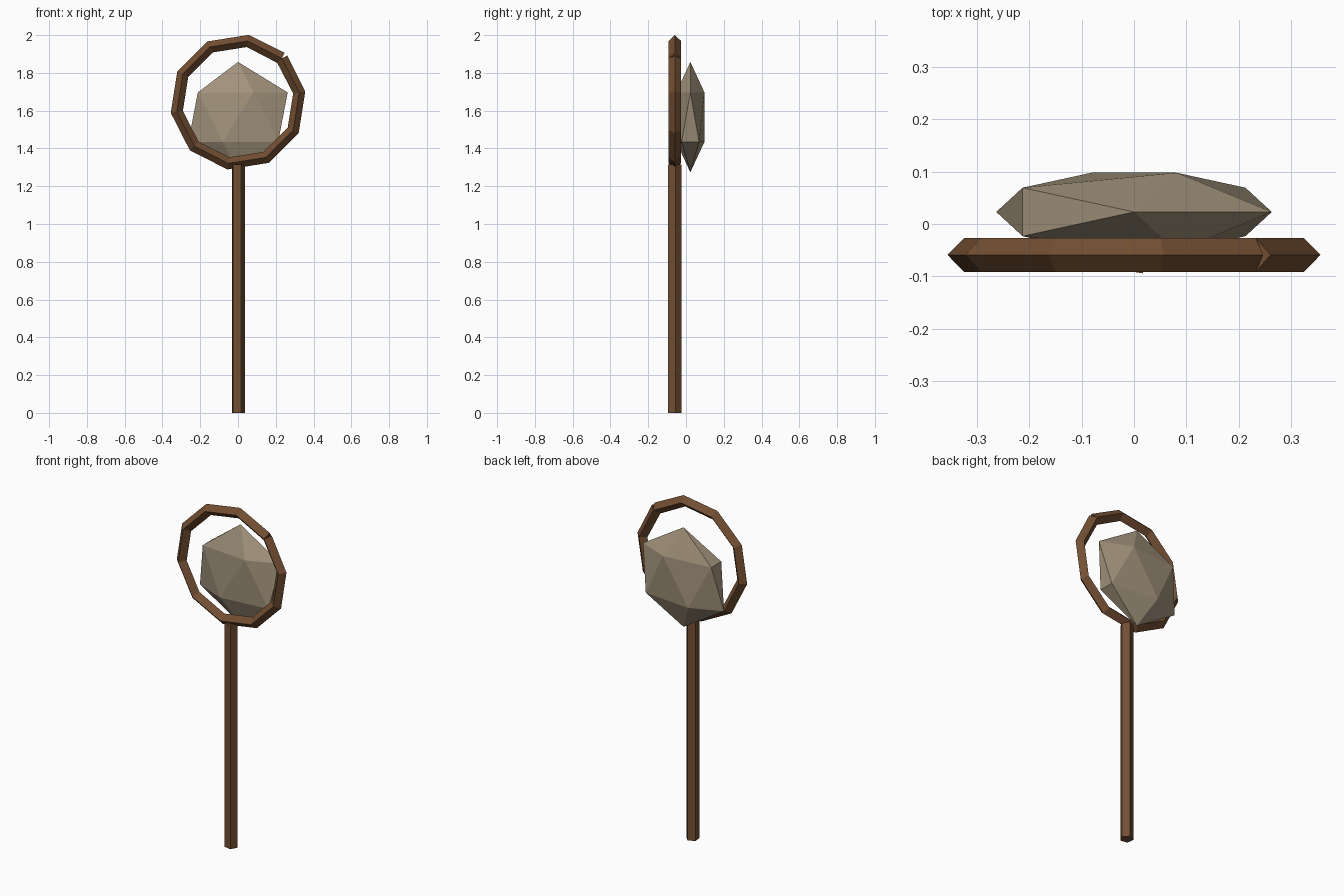
import bpy, bmesh
from math import sin, cos, radians
from mathutils import Vector, Matrix

cube = bpy.data.objects.get("Cube")
if cube:
    bpy.data.objects.remove(cube, do_unlink=True)


def material(name, rgb):
    mat = bpy.data.materials.new(name)
    mat.use_nodes = True
    colour = (*rgb, 1)
    mat.diffuse_color = colour
    mat.node_tree.nodes["Principled BSDF"].inputs["Base Color"].default_value = colour
    return mat


def finish(name, bm, mat):
    bmesh.ops.recalc_face_normals(bm, faces=bm.faces)
    mesh = bpy.data.meshes.new(name)
    bm.to_mesh(mesh)
    bm.free()
    mesh.materials.append(mat)
    obj = bpy.data.objects.new(name, mesh)
    bpy.context.collection.objects.link(obj)
    return obj


wood = material("dark wood", (0.17, 0.077, 0.032))
stone = material("tan stone", (0.36, 0.29, 0.20))

# Handle: five-sided post
bm = bmesh.new()
height, radius = 1.315, 0.037
base = [bm.verts.new((radius * cos(radians(8 + 72 * i)),
                      -0.061 + radius * sin(radians(8 + 72 * i)), 0))
        for i in range(5)]
bottom = bm.faces.new(base)
top = bmesh.ops.extrude_face_region(bm, geom=[bottom], use_keep_orig=True)
bmesh.ops.translate(bm, vec=(0, 0, height),
                    verts=[v for v in top["geom"] if isinstance(v, bmesh.types.BMVert)])
finish("handle", bm, wood)

# Hoop: diamond section swept round ten segments, with square-cut open ends
bm = bmesh.new()
centre = Vector((0, -0.059, 1.645))
hoop_radius, thickness, segments, start = 0.328, 0.0325, 10, 45
step = 360 / segments


def radial(degrees):
    return Vector((cos(radians(degrees)), 0, sin(radians(degrees))))


sections = []
for i in range(segments + 1):
    angle = start + step * i
    tilt = step / 2 if i == 0 else -step / 2 if i == segments else 0
    point = centre + radial(angle) * hoop_radius
    out, side = radial(angle + tilt) * thickness, Vector((0, thickness, 0))
    sections.append([bm.verts.new(point + d) for d in (out, side, -out, -side)])
for a, b in zip(sections, sections[1:]):
    for k in range(4):
        n = (k + 1) % 4
        bm.faces.new((a[k], a[n], b[n], b[k]))
bm.faces.new(sections[0])
bm.faces.new(sections[-1])
finish("hoop", bm, wood)

# Stone: flattened twenty-sided gem behind the hoop
bm = bmesh.new()
bmesh.ops.create_icosphere(
    bm, subdivisions=1, radius=1,
    matrix=Matrix.Translation((0, 0.023, 1.566)) @ Matrix.Diagonal((0.294, 0.088, 0.292, 1)))
finish("stone", bm, stone)
